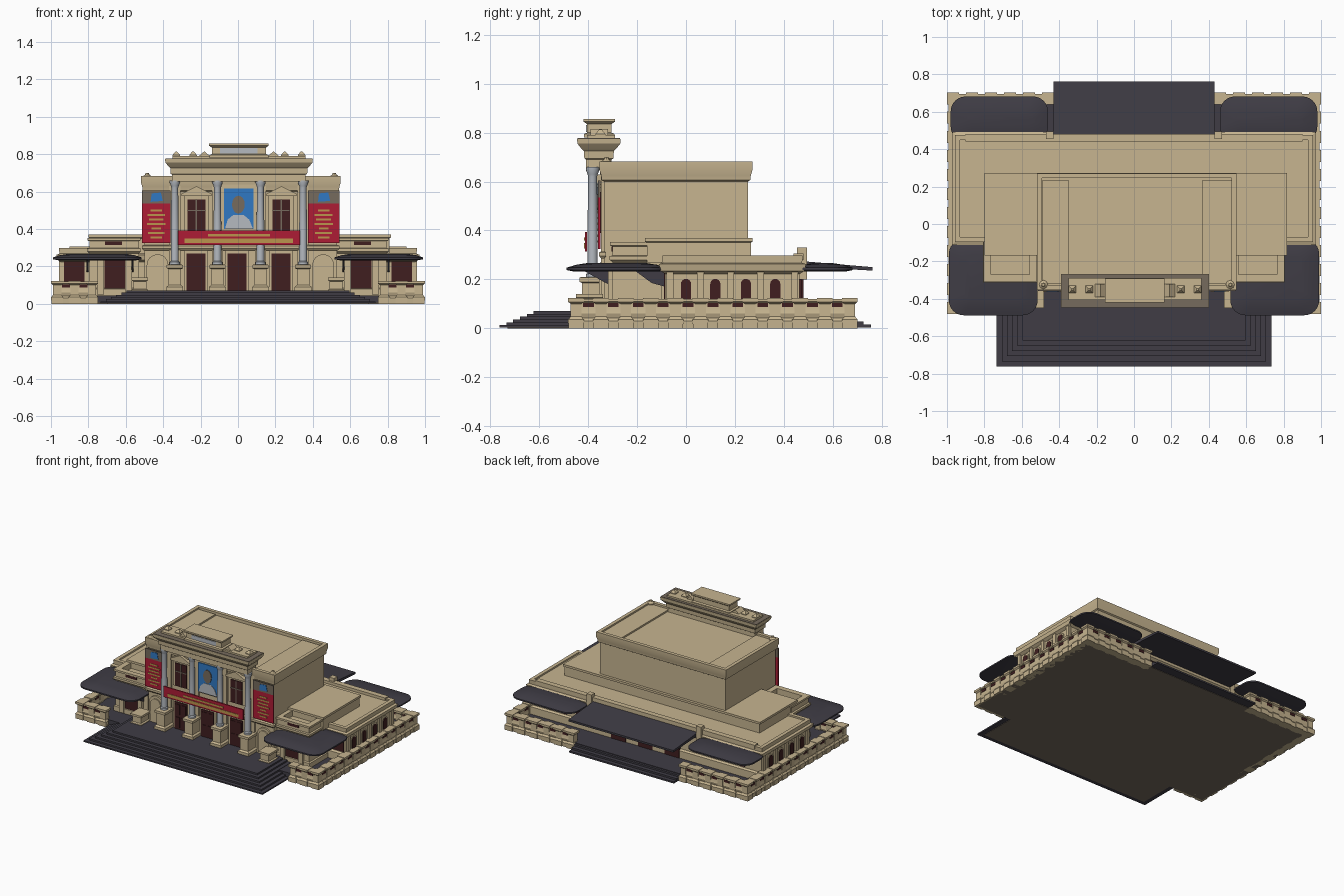
import bpy, bmesh, math

COLOURS = {
    "tan_stone": (0.57, 0.46, 0.28), "slate": (0.050, 0.046, 0.060),
    "dark_red_wood": (0.050, 0.013, 0.014), "banner_red": (0.42, 0.012, 0.035),
    "poster_blue": (0.03, 0.19, 0.55), "pale_grey": (0.46, 0.49, 0.53),
    "gold": (0.50, 0.30, 0.075), "taupe": (0.18, 0.145, 0.11),
}
TAN, SLATE, DARK, RED, BLUE, GREY, GOLD, TAUPE = COLOURS
mats = {}
for n, c in COLOURS.items():
    mats[n] = bpy.data.materials.new(n)
    mats[n].diffuse_color = (*c, 1)
parts = {}


# --- helpers: every shape is a skin over a stack of rings ---
def skin(part, mat, rings, sym=False):
    bm = parts.setdefault((part, mat), bmesh.new())
    for s in ((1, -1) if sym else (1,)):
        vs = [[bm.verts.new((s * x, y, z)) for x, y, z in r] for r in rings]
        n = len(vs[0])
        faces = [bm.faces.new(vs[0]), bm.faces.new(vs[-1])]
        for a, b in zip(vs, vs[1:]):
            faces += [bm.faces.new((a[i], a[(i + 1) % n], b[(i + 1) % n], b[i])) for i in range(n)]
        bmesh.ops.recalc_face_normals(bm, faces=faces)


def loft(part, mat, x0, x1, y0, y1, prof, sym=False):
    """Rectangle swept up a moulding profile of (height, outward offset)."""
    skin(part, mat, [[(x0 - o, y0 - o, z), (x1 + o, y0 - o, z), (x1 + o, y1 + o, z), (x0 - o, y1 + o, z)]
                     for z, o in prof], sym)


def box(part, mat, x0, x1, y0, y1, z0, z1, sym=False):
    loft(part, mat, x0, x1, y0, y1, [(z0, 0), (z1, 0)], sym)


def plate(part, mat, pts, axis, d0, d1, sym=False):
    """Flat outline (u, z) extruded along x or y."""
    skin(part, mat, [[(d, u, z) if axis == "x" else (u, d, z) for u, z in pts] for d in (d0, d1)], sym)


def arch(c, w, z0, z1, n=8):
    return [(c - w, z0), (c + w, z0)] + [
        (c + w * math.cos(math.pi * i / n), z1 - w + w * math.sin(math.pi * i / n)) for i in range(n + 1)]


def lathe(part, mat, x, y, prof, n=16):
    skin(part, mat, [[(x + r * math.cos(2 * math.pi * i / n), y + r * math.sin(2 * math.pi * i / n), z)
                      for i in range(n)] for z, r in prof])


def canopy(part, x0, x1, y0, y1, r=0.08):
    rings = []
    for z, o in ((0.232, 0.03), (0.238, 0), (0.248, 0), (0.26, 0.04), (0.267, 0.085)):
        ring, rr = [], max(r - o * 0.5, 0.02)
        for cx, cy, a0 in ((x1 - o - rr, y1 - o - rr, 0), (x0 + o + rr, y1 - o - rr, 90),
                           (x0 + o + rr, y0 + o + rr, 180), (x1 - o - rr, y0 + o + rr, 270)):
            for k in range(7):
                a = math.radians(a0 + 15 * k)
                ring.append((cx + rr * math.cos(a), cy + rr * math.sin(a), z))
        rings.append(ring)
    skin(part, SLATE, rings, True)


# --- platform, front steps, rear step ---
box("underside", TAUPE, -0.985, 0.985, -0.46, 0.69, 0, 0.01)
box("underside", TAUPE, -0.70, 0.70, -0.73, -0.46, 0, 0.01)
box("platform_floor", SLATE, -0.98, 0.98, -0.45, 0.68, 0.008, 0.045)
for i in range(6):
    d = 0.028 * i
    box("front_steps", SLATE, -0.735 + d, 0.735 - d, -0.763 + d, -0.30, 0.003, 0.013 + 0.0115 * i)
for i in range(3):
    box("rear_steps", SLATE, -0.43, 0.43, 0.45, 0.757 - 0.03 * i, 0.003, 0.015 + 0.013 * i)


# --- balustrade with piers and dark openings ---
def balustrade(x0, x1, y0, y1):
    t = 0.02
    loft("balustrade", TAN, x0 - t, x1 + t, y0 - t, y1 + t,
         [(0, 0.004), (0.03, 0.006), (0.042, -0.004), (0.06, 0.002), (0.078, -0.003),
          (0.106, -0.003), (0.109, 0.006), (0.12, 0.006)], True)
    count = max(2, round((x1 - x0 + y1 - y0) / 0.098))
    for i in range(count + 1):
        f = i / count
        px, py = x0 + (x1 - x0) * f, y0 + (y1 - y0) * f
        loft("balustrade_piers", TAN, px - 0.024, px + 0.024, py - 0.024, py + 0.024,
             [(0, 0.007), (0.035, 0.008), (0.048, -0.002), (0.1, -0.002), (0.108, 0.008), (0.123, 0.008)], True)
        if i < count:
            f = (i + 0.5) / count
            px, py = x0 + (x1 - x0) * f, y0 + (y1 - y0) * f
            hx, hy = (0.022, 0.0195) if x1 > x0 else (0.0195, 0.022)
            box("balustrade_openings", DARK, px - hx, px + hx, py - hy, py + hy, 0.086, 0.104, True)


balustrade(0.967, 0.967, -0.45, 0.67)
balustrade(0.78, 0.967, -0.45, -0.45)
balustrade(0.46, 0.967, 0.67, 0.67)
loft("entrance_piers", TAN, 0.49, 0.56, -0.44, -0.35, [(0.05, 0.01), (0.075, 0.01), (0.08, 0), (0.12, 0), (0.125, 0.01), (0.14, 0.01)], True)

# --- ground floor building and its stepped roofs ---
loft("ground_floor", TAN, -0.945, 0.945, -0.085, 0.465,
     [(0.01, 0.012), (0.1, 0.012), (0.11, 0), (0.222, 0), (0.235, 0.02), (0.262, 0.026), (0.268, 0.01),
      (0.298, 0.012), (0.298, -0.015), (0.286, -0.015)])
box("rear_parapet", TAN, -0.90, 0.90, 0.44, 0.48, 0.28, 0.306)
box("rear_parapet", TAN, 0.43, 0.47, 0.455, 0.495, 0.2, 0.33, True)
loft("second_tier", TAN, -0.79, 0.81, -0.16, 0.265, [(0.27, 0), (0.35, 0), (0.354, 0.008), (0.37, 0.008)])
loft("front_wing", TAN, 0.53, 0.795, -0.30, -0.1,
     [(0.03, 0.01), (0.08, 0.01), (0.085, 0), (0.27, 0), (0.28, 0.012), (0.295, 0.012), (0.298, 0),
      (0.335, 0), (0.338, 0.01), (0.352, 0.01), (0.352, -0.03), (0.31, -0.03)], True)
box("front_wing_vent", DARK, 0.62, 0.71, -0.304, -0.29, 0.315, 0.334, True)
box("front_wing_doors", DARK, 0.605, 0.715, -0.305, -0.29, 0.06, 0.232, True)
box("front_wing_doors", DARK, 0.82, 0.93, -0.09, -0.08, 0.115, 0.225, True)
for x in (0.585, 0.735):
    box("front_wing_pilasters", TAN, x - 0.018, x + 0.018, -0.32, -0.29, 0.05, 0.24, True)
# side and rear windows
for y in (0.0, 0.12, 0.245, 0.365):
    plate("side_window_frames", TAN, arch(y, 0.031, 0.112, 0.214), "x", 0.94, 0.951, True)
    plate("side_windows", DARK, arch(y, 0.021, 0.118, 0.202), "x", 0.94, 0.955, True)
for y in (-0.065, 0.06, 0.183, 0.305, 0.445):
    box("side_pilasters", TAN, 0.94, 0.958, y - 0.014, y + 0.014, 0.05, 0.235, True)
for x in (0.55, 0.67, 0.79):
    plate("rear_windows", DARK, arch(x, 0.021, 0.118, 0.202), "y", 0.46, 0.472, True)
for x in (0, 0.22):
    box("rear_doors", DARK, x - 0.06, x + 0.06, 0.46, 0.48, 0.04, 0.21, x > 0)

# --- canopies, brackets and rear porch roof ---
canopy("front_canopies", 0.515, 0.99, -0.488, -0.08)
canopy("rear_canopies", 0.46, 0.98, 0.44, 0.682)
plate("canopy_brackets", SLATE, [(-0.21, 0.236), (-0.085, 0.236), (-0.085, 0.17), (-0.14, 0.185)], "x", 0.80, 0.81, True)
plate("canopy_brackets", SLATE, [(-0.42, 0.236), (-0.30, 0.236), (-0.30, 0.17)], "x", 0.56, 0.57, True)
plate("rear_porch_roof", SLATE, [(0.47, 0.252), (0.763, 0.236), (0.763, 0.25), (0.47, 0.275)], "x", -0.43, 0.43)

# --- main hall ---
loft("main_hall", TAN, -0.5, 0.53, -0.335, 0.253,
     [(0.01, 0), (0.6, 0), (0.606, 0.01), (0.625, 0.012), (0.645, 0.018), (0.682, 0.018), (0.682, -0.008), (0.66, -0.008)])
box("roof_strips", TAN, -0.49, -0.35, -0.32, 0.235, 0.65, 0.672)
box("roof_strips", TAN, 0.365, 0.52, -0.32, 0.235, 0.65, 0.672)
F = -0.335  # facade plane
loft("facade_band", TAN, -0.505, 0.535, F - 0.012, F, [(0.285, 0), (0.295, 0.008), (0.31, 0.008), (0.315, 0)])
for x in (-0.43, 0.455):  # side niches
    plate("side_niches", TAN, arch(x, 0.058, 0.07, 0.265), "y", F - 0.012, F)
    plate("side_niches", TAN, arch(x, 0.042, 0.07, 0.245), "y", F - 0.02, F)
for x in (-0.225, -0.005, 0.23):  # entrance doors
    box("door_frames", TAN, x - 0.065, x + 0.065, F - 0.01, F, 0.06, 0.285)
    box("entrance_doors", DARK, x - 0.051, x + 0.051, F - 0.016, F, 0.07, 0.27)
    for dx in (-0.025, 0.025):
        for z in (0.085, 0.18):
            box("door_panels", DARK, x + dx - 0.018, x + dx + 0.018, F - 0.02, F, z, z + 0.075)
for x in (-0.222, 0.232):  # upper windows with pediments
    box("window_frames", TAN, x - 0.068, x + 0.068, F - 0.012, F, 0.385, 0.575)
    box("upper_windows", DARK, x - 0.047, x + 0.047, F - 0.018, F, 0.39, 0.558)
    box("window_bars", TAUPE, x - 0.004, x + 0.004, F - 0.021, F, 0.39, 0.558)
    box("window_bars", TAUPE, x - 0.047, x + 0.047, F - 0.021, F, 0.495, 0.502)
    plate("pediments", TAN, [(x - 0.08, 0.575), (x + 0.08, 0.575), (x + 0.08, 0.588), (x, 0.628), (x - 0.08, 0.588)], "y", F - 0.03, F)

# --- pedestals, columns and entablature ---
for x in (-0.338, -0.11, 0.12, 0.348):
    loft("pedestals", TAN, x - 0.033, x + 0.033, -0.425, F,
         [(0.03, 0.012), (0.09, 0.012), (0.1, 0), (0.185, 0), (0.19, 0.01), (0.208, 0.01), (0.21, 0)])
    box("wall_pilasters", TAN, x - 0.03, x + 0.03, -0.348, F, 0.2, 0.66)
    lathe("columns", GREY, x, -0.382, [(0.208, 0.027), (0.222, 0.027), (0.228, 0.021), (0.4, 0.021), (0.62, 0.018),
                                       (0.63, 0.021), (0.65, 0.028), (0.66, 0.028)])
loft("entablature", TAN, -0.352, 0.362, -0.408, -0.305,
     [(0.655, 0), (0.69, 0), (0.695, 0.008), (0.725, 0.01), (0.735, 0.02), (0.755, 0.036), (0.775, 0.038)])
box("cornice_top", TAUPE, -0.388, 0.398, -0.444, -0.269, 0.773, 0.778)
box("attic", TAN, -0.35, 0.36, -0.405, -0.29, 0.775, 0.79)
loft("attic_centre", TAN, -0.14, 0.15, -0.405, -0.305, [(0.78, 0.012), (0.795, 0.012), (0.8, 0), (0.835, 0), (0.845, 0.014), (0.856, 0.014)])
for x in (-0.33, -0.24, 0.25, 0.34):
    loft("attic_ornaments", TAN, x - 0.02, x + 0.02, -0.37, -0.33, [(0.785, 0), (0.795, 0), (0.803, -0.006), (0.813, -0.015)])
for x in (-0.18, 0.19):
    plate("attic_scrolls", TAN, [(x - 0.035, 0.785), (x + 0.035, 0.785), (x, 0.815)], "y", -0.39, -0.32)
box("attic_panel", GREY, -0.095, 0.105, -0.409, -0.40, 0.803, 0.832)
for x in (-0.485, 0.515):
    lathe("corner_finials", TAN, x, -0.325, [(0.66, 0.025), (0.68, 0.025), (0.69, 0.012), (0.7, 0.008)], 8)

# --- banners and poster, with plain bars in place of print ---
for x0, x1 in ((-0.512, -0.362), (0.374, 0.542)):
    c = (x0 + x1) / 2
    box("side_banners", RED, x0, x1, F - 0.024, F - 0.015, 0.325, 0.535)
    box("side_banner_tops", TAUPE, x0, x1, F - 0.024, F - 0.015, 0.535, 0.605)
    plate("banner_emblems", BLUE, [(c - 0.03, 0.545), (c + 0.035, 0.55), (c + 0.025, 0.595), (c - 0.025, 0.59)], "y", F - 0.027, F - 0.02)
    for i, w in enumerate((0.03, 0.045, 0.025, 0.05, 0.04, 0.048, 0.03)):
        box("banner_bars", GOLD, c - w, c + w, F - 0.027, F - 0.02, 0.35 + 0.024 * i, 0.36 + 0.024 * i)
box("long_banner", RED, -0.322, 0.332, -0.414, -0.405, 0.315, 0.393)
box("long_banner_bars", GOLD, -0.285, 0.295, -0.417, -0.41, 0.326, 0.348)
box("long_banner_bars", GOLD, -0.16, 0.17, -0.417, -0.41, 0.36, 0.372)
box("poster_frame", TAN, -0.092, 0.1, F - 0.016, F, 0.39, 0.64)
box("poster", BLUE, -0.076, 0.084, F - 0.024, F - 0.015, 0.4, 0.615)
plate("poster_lower", GREY, [(-0.07, 0.4), (0.08, 0.4), (0.06, 0.45), (0.03, 0.475), (-0.025, 0.475), (-0.055, 0.45)], "y", F - 0.027, F - 0.02)
plate("poster_oval", TAUPE, [(0.002 + 0.034 * math.cos(i * math.pi / 8), 0.53 + 0.048 * math.sin(i * math.pi / 8)) for i in range(16)],
      "y", F - 0.029, F - 0.02)

# --- turn the collected parts into objects ---
for (name, mat), bm in parts.items():
    me = bpy.data.meshes.new(name)
    bm.to_mesh(me)
    bm.free()
    me.materials.append(mats[mat])
    ob = bpy.data.objects.new(name, me)
    bpy.context.collection.objects.link(ob)
    ob.select_set(True)
    bpy.context.view_layer.objects.active = ob
bpy.ops.object.shade_smooth_by_angle(angle=math.radians(28))
